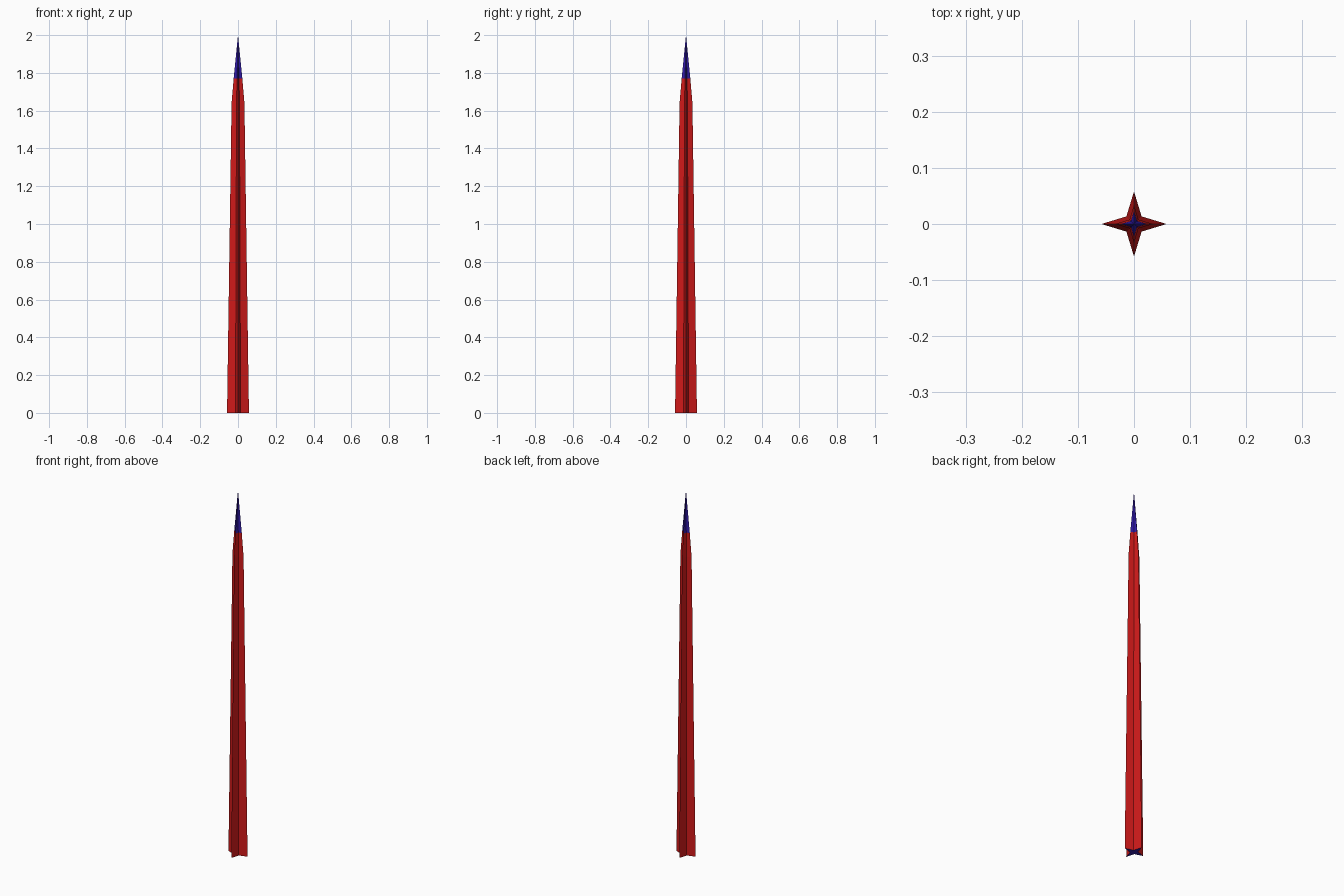
import bpy, bmesh, math

if "Cube" in bpy.data.objects:
    bpy.data.objects.remove(bpy.data.objects["Cube"])

def material(name, color):
    m = bpy.data.materials.new(name)
    m.diffuse_color = color
    m.use_nodes = True
    m.node_tree.nodes["Principled BSDF"].inputs["Base Color"].default_value = m.diffuse_color
    return m

red = material("red", (0.62, 0.01, 0.01, 1))
blue = material("blue", (0.03, 0.01, 0.40, 1))
INNER = 0.33  # notch radius relative to point radius

def star_ring(bm, r, z):
    if r == 0:
        return [bm.verts.new((0, 0, z))]
    return [bm.verts.new((math.cos(i * math.pi / 4) * r * (INNER if i % 2 else 1),
                          math.sin(i * math.pi / 4) * r * (INNER if i % 2 else 1), z))
            for i in range(8)]

def star_spike(name, sections, mats, cap=False):
    bm = bmesh.new()
    rings = [star_ring(bm, r, z) for r, z in sections]
    for a, b in zip(rings, rings[1:]):
        for i in range(8):
            j = (i + 1) % 8
            bm.faces.new((a[i], a[j], b[0]) if len(b) == 1 else (a[i], a[j], b[j], b[i]))
    if cap:  # underside fan
        c = bm.verts.new((0, 0, sections[0][1]))
        for i in range(8):
            bm.faces.new((c, rings[0][(i + 1) % 8], rings[0][i])).material_index = 1
    me = bpy.data.meshes.new(name)
    bm.to_mesh(me)
    bm.free()
    for m in mats:
        me.materials.append(m)
    ob = bpy.data.objects.new(name, me)
    bpy.context.collection.objects.link(ob)
    return ob

# Tapered four-pointed shaft with a blue underside
star_spike("shaft", [(0.058, 0), (0.034, 1.64), (0.023, 1.77)], [red, blue], cap=True)
# Pointed tip
star_spike("tip", [(0.023, 1.77), (0, 2.0)], [blue])
